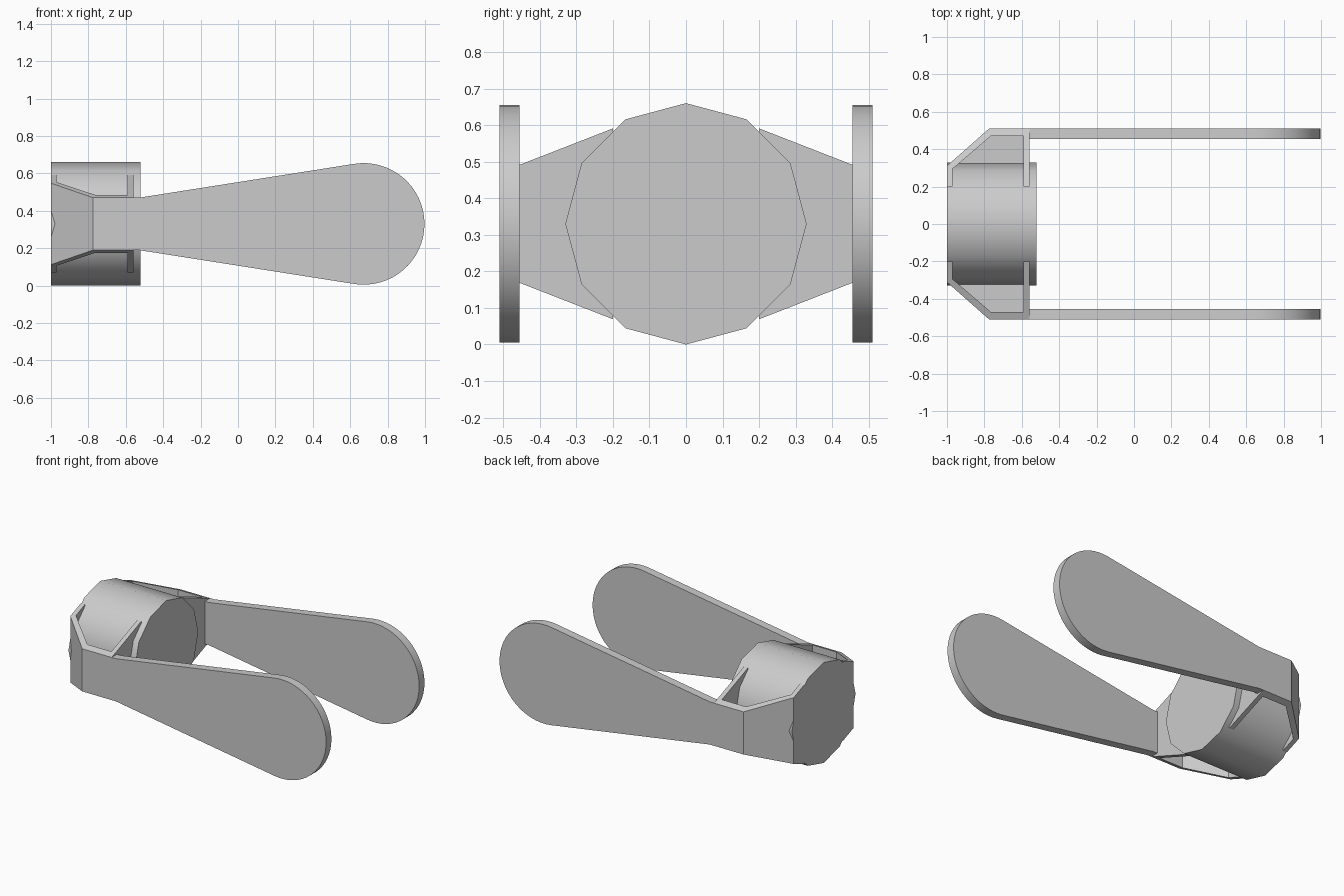
import bpy, bmesh, math

if "Cube" in bpy.data.objects:
    bpy.data.objects.remove(bpy.data.objects["Cube"])

CZ = 0.33   # height of the drum axis

grey = bpy.data.materials.new("grey plastic")
grey.diffuse_color = (0.6, 0.6, 0.6, 1)
grey.use_nodes = True
grey.node_tree.nodes["Principled BSDF"].inputs["Base Color"].default_value = grey.diffuse_color


def prism(name, lower, upper, smooth=None):
    """Solid between two matching outlines."""
    bm = bmesh.new()
    a = [bm.verts.new(p) for p in lower]
    b = [bm.verts.new(p) for p in upper]
    n = len(a)
    bm.faces.new(a)
    bm.faces.new(b)
    for i in range(n):
        j = (i + 1) % n
        bm.faces.new((a[i], a[j], b[j], b[i]))
    bmesh.ops.recalc_face_normals(bm, faces=bm.faces)
    me = bpy.data.meshes.new(name)
    bm.to_mesh(me)
    bm.free()
    me.materials.append(grey)
    ob = bpy.data.objects.new(name, me)
    bpy.context.collection.objects.link(ob)
    if smooth:
        bpy.ops.object.select_all(action='DESELECT')
        ob.select_set(True)
        bpy.context.view_layer.objects.active = ob
        bpy.ops.object.shade_smooth_by_angle(angle=math.radians(smooth))
    return ob


def tapered(name, outline, side):
    """Plate from a plan outline; it grows taller towards the drum."""
    def half(y):
        return 0.14 + 0.39 * (0.51 - y)
    prism(name, [(x, side * y, CZ - half(y)) for x, y in outline],
          [(x, side * y, CZ + half(y)) for x, y in outline])


# Twelve-sided drum lying along x
ring = [(0.33 * math.sin(k * math.pi / 6), CZ + 0.33 * math.cos(k * math.pi / 6))
        for k in range(12)]
prism("drum", [(-1, y, z) for y, z in ring], [(-0.52, y, z) for y, z in ring], 30.5)

# Paddle profile: narrow neck, straight flare, round end
R, CX, TILT = 0.325, 0.672, math.radians(9)
paddle = [(-0.56, CZ - 0.14), (-0.53, CZ - 0.14)]
STEPS = 32
for i in range(STEPS + 1):
    t = -math.pi / 2 - TILT + (math.pi + 2 * TILT) * i / STEPS
    paddle.append((CX + R * math.cos(t), CZ + R * math.sin(t)))
paddle += [(-0.53, CZ + 0.14), (-0.56, CZ + 0.14)]

for side, label in ((-1, "front"), (1, "back")):
    prism(label + "_paddle", [(x, side * 0.455, z) for x, z in paddle],
          [(x, side * 0.51, z) for x, z in paddle], 30)
    # Bracket shell joining the paddle to the drum
    tapered(label + "_bracket_side",
            [(-0.56, 0.47), (-0.56, 0.51), (-0.775, 0.51), (-0.765, 0.47)], side)
    tapered(label + "_bracket_slant",
            [(-0.765, 0.47), (-0.775, 0.51), (-1, 0.311), (-0.97, 0.295)], side)
    tapered(label + "_rear_rib",
            [(-1, 0.2), (-1, 0.311), (-0.97, 0.337), (-0.97, 0.2)], side)
    tapered(label + "_inner_rib",
            [(-0.59, 0.2), (-0.59, 0.48), (-0.56, 0.48), (-0.56, 0.2)], side)
    # Web closing the pocket at mid height
    web = [(-0.98, 0.28), (-0.98, 0.315), (-0.77, 0.49), (-0.575, 0.49), (-0.575, 0.28)]
    prism(label + "_web", [(x, side * y, CZ - 0.02) for x, y in web],
          [(x, side * y, CZ + 0.02) for x, y in web])
